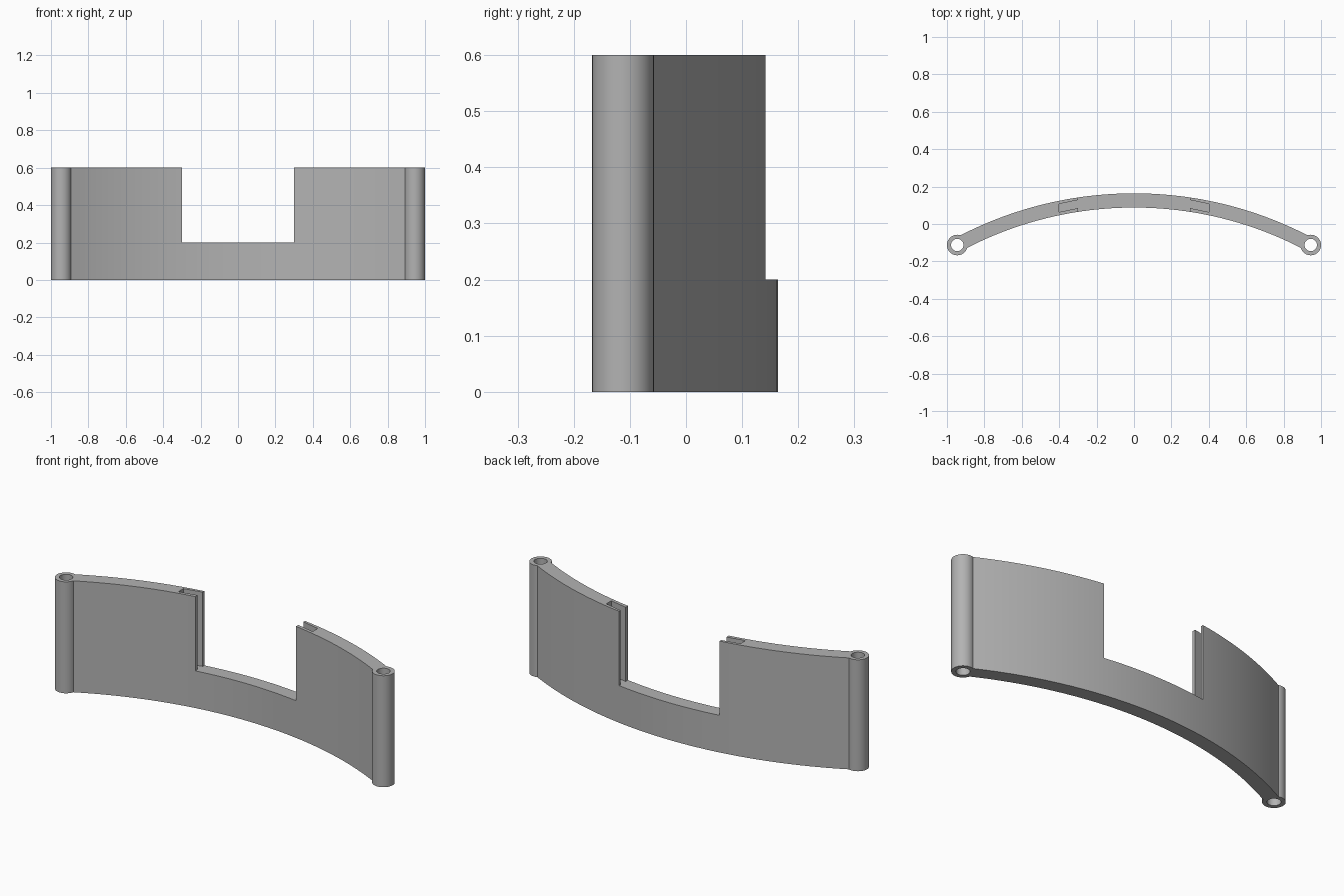
import bpy, bmesh
from math import sin, cos, asin, atan2, sqrt, pi, radians

if "Cube" in bpy.data.objects:
    bpy.data.objects.remove(bpy.data.objects["Cube"])

HEIGHT, FLOOR = 0.6, 0.2          # full height and notch floor
R_OUT, THICK = 2.03, 0.076        # curved wall
R_IN, R_MID = R_OUT - THICK, R_OUT - THICK / 2
ARC_Y = 0.164 - R_OUT             # centre of curvature
EYE_R, HOLE_R, EYE_X = 0.055, 0.033, 0.945
EYE_Y = ARC_Y + sqrt(R_MID ** 2 - EYE_X ** 2)

grey = bpy.data.materials.new("plain grey")
grey.use_nodes = True
colour = (0.45, 0.45, 0.45, 1)
grey.diffuse_color = colour
grey.node_tree.nodes["Principled BSDF"].inputs["Base Color"].default_value = colour


def make_object(name, bm):
    bmesh.ops.recalc_face_normals(bm, faces=bm.faces)
    mesh = bpy.data.meshes.new(name)
    bm.to_mesh(mesh)
    bm.free()
    mesh.materials.append(grey)
    obj = bpy.data.objects.new(name, mesh)
    bpy.context.collection.objects.link(obj)
    return obj


def prism(name, outline, z0, z1):
    bm = bmesh.new()
    face = bm.faces.new([bm.verts.new((x, y, z0)) for x, y in outline])
    new = bmesh.ops.extrude_face_region(bm, geom=[face])["geom"]
    top = [v for v in new if isinstance(v, bmesh.types.BMVert)]
    bmesh.ops.translate(bm, verts=top, vec=(0, 0, z1 - z0))
    return make_object(name, bm)


def smooth(obj):
    bpy.ops.object.select_all(action="DESELECT")
    obj.select_set(True)
    bpy.context.view_layer.objects.active = obj
    bpy.ops.object.shade_smooth_by_angle(angle=radians(30))


def arc(radius, steps=48):
    # Each arc stops on the surface of the hinge tubes
    reach = sqrt(EYE_R ** 2 - (radius - R_MID) ** 2) / radius
    end = asin(EYE_X / R_MID) - reach
    angles = [end * (2 * i / steps - 1) for i in range(steps + 1)]
    return [(radius * sin(a), ARC_Y + radius * cos(a)) for a in angles]


def seat(start, stop, cx):
    # Concave end that fits around a hinge tube
    a0 = atan2(start[1] - EYE_Y, start[0] - cx)
    a1 = atan2(stop[1] - EYE_Y, stop[0] - cx)
    turn = (a1 - a0 + pi) % (2 * pi) - pi
    return [(cx + EYE_R * cos(a0 + turn * i / 6), EYE_Y + EYE_R * sin(a0 + turn * i / 6))
            for i in range(1, 6)]


# Curved wall
outer, inner = arc(R_OUT), arc(R_IN)[::-1]
outline = outer + seat(outer[-1], inner[0], EYE_X) + inner + seat(inner[-1], outer[0], -EYE_X)
wall = prism("curved_wall", outline, 0, HEIGHT)

# Central notch with a narrow slot in each side
half = [(0.3, -0.4), (0.3, 0.085), (0.4, 0.064), (0.4, 0.107), (0.3, 0.128), (0.3, 0.4)]
cutter = prism("notch_cutter", half + [(-x, y) for x, y in reversed(half)], FLOOR, HEIGHT + 0.2)
cutter.hide_render = True
cut = wall.modifiers.new("notch", "BOOLEAN")
cut.operation, cut.solver, cut.object = "DIFFERENCE", "EXACT", cutter
bpy.context.view_layer.objects.active = wall
bpy.ops.object.modifier_apply(modifier="notch")
bpy.data.objects.remove(cutter)
smooth(wall)

# Hinge tubes at both ends
for side, sign in (("left", 1), ("right", -1)):
    bm = bmesh.new()
    n = 40
    loops = [[bm.verts.new((sign * EYE_X + r * cos(2 * pi * i / n),
                            EYE_Y + r * sin(2 * pi * i / n), z)) for i in range(n)]
             for r, z in ((EYE_R, 0), (EYE_R, HEIGHT), (HOLE_R, HEIGHT), (HOLE_R, 0))]
    for k in range(4):
        a, b = loops[k], loops[(k + 1) % 4]
        for i in range(n):
            j = (i + 1) % n
            bm.faces.new((a[i], a[j], b[j], b[i]))
    smooth(make_object(side + "_hinge_tube", bm))
